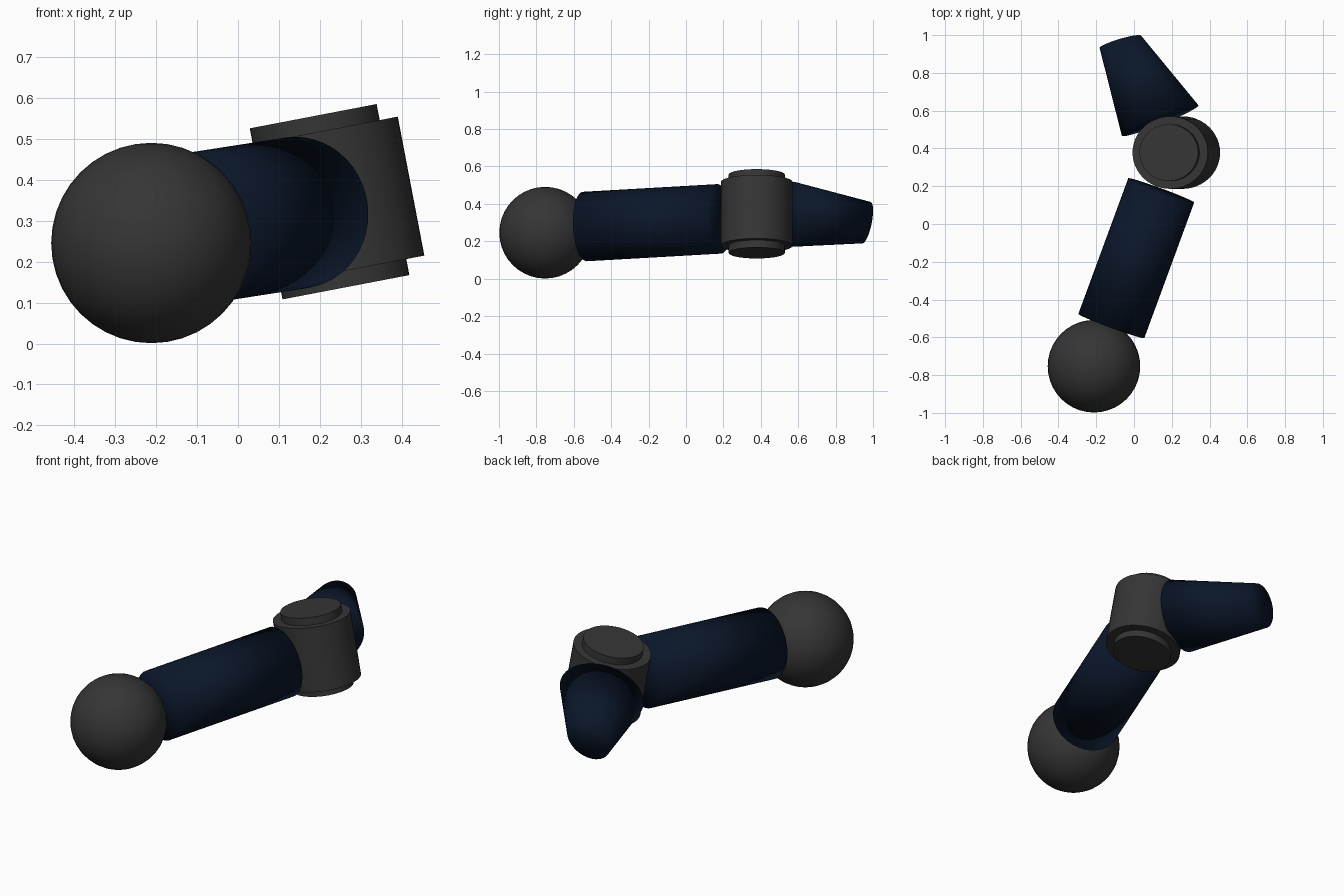
import bpy, bmesh, math
from mathutils import Vector

if "Cube" in bpy.data.objects:
    bpy.data.objects.remove(bpy.data.objects["Cube"])


def material(name, colour):
    mat = bpy.data.materials.new(name)
    mat.diffuse_color = (*colour, 1)
    mat.use_nodes = True
    mat.node_tree.nodes["Principled BSDF"].inputs["Base Color"].default_value = mat.diffuse_color
    return mat


navy = material("navy", (0.003, 0.008, 0.022))
charcoal = material("charcoal", (0.036, 0.036, 0.036))


def finish(obj, mat, soft=False):
    """Colour and smooth; soft parts are shaded smoothly over their rims too."""
    obj.data.materials.append(mat)
    bpy.ops.object.select_all(action='DESELECT')
    obj.select_set(True)
    bpy.context.view_layer.objects.active = obj
    if soft:
        bpy.ops.object.shade_smooth()
    else:
        bpy.ops.object.shade_smooth_by_angle(angle=math.radians(35))


def loft(name, rings, mat, soft=False, n=48):
    """Closed solid through elliptical rings: (centre, half-axis a, half-axis b)."""
    bm = bmesh.new()
    loops = []
    for c, a, b in rings:
        c, a, b = Vector(c), Vector(a), Vector(b)
        loops.append([bm.verts.new(c + a * math.cos(t) + b * math.sin(t))
                      for t in (2 * math.pi * i / n for i in range(n))])
    for lo, hi in zip(loops, loops[1:]):
        for i in range(n):
            j = (i + 1) % n
            bm.faces.new((lo[i], lo[j], hi[j], hi[i]))
    caps = [bm.faces.new(loops[0]), bm.faces.new(loops[-1])]
    if soft:
        bmesh.ops.poke(bm, faces=caps)
    bmesh.ops.recalc_face_normals(bm, faces=bm.faces)
    mesh = bpy.data.meshes.new(name)
    bm.to_mesh(mesh)
    bm.free()
    obj = bpy.data.objects.new(name, mesh)
    bpy.context.collection.objects.link(obj)
    finish(obj, mat, soft)


# Shoulder ball
bpy.ops.mesh.primitive_uv_sphere_add(segments=40, ring_count=20, radius=0.245,
                                     location=(-0.212, -0.753, 0.246))
ball = bpy.context.object
ball.name = "shoulder_ball"
finish(ball, charcoal)

# Upper arm: straight round tube
start, end = Vector((-0.12, -0.54, 0.279)), Vector((0.144, 0.178, 0.32))
axis = (end - start).normalized()
side = axis.cross(Vector((0, 0, 1))).normalized()
up = side.cross(axis)
loft("upper_arm", [(p, side * 0.186, up * 0.186) for p in (start, end)], navy, True)

# Elbow drum and the narrower pin through it, leaning on one tilted axis
centre = Vector((0.224, 0.378, 0.347))
lean = Vector((-0.188, 0, 0.982))
across = Vector((0.982, 0, 0.188))
for name, rx, ry, half in (("elbow_joint", 0.203, 0.192, 0.173),
                           ("elbow_pin", 0.158, 0.15, 0.213)):
    loft(name, [(centre + lean * h, across * rx, Vector((0, ry, 0)))
                for h in (-half, half)], charcoal)

# Forearm: tapered, slightly skewed cone
loft("forearm", [((0.138, 0.548, 0.343), (0.202, 0.082, 0.03), (-0.02, 0.015, 0.172)),
                 ((-0.072, 0.964, 0.30), (0.11, 0.032, 0.015), (0, 0.017, 0.11))],
     navy, True)
